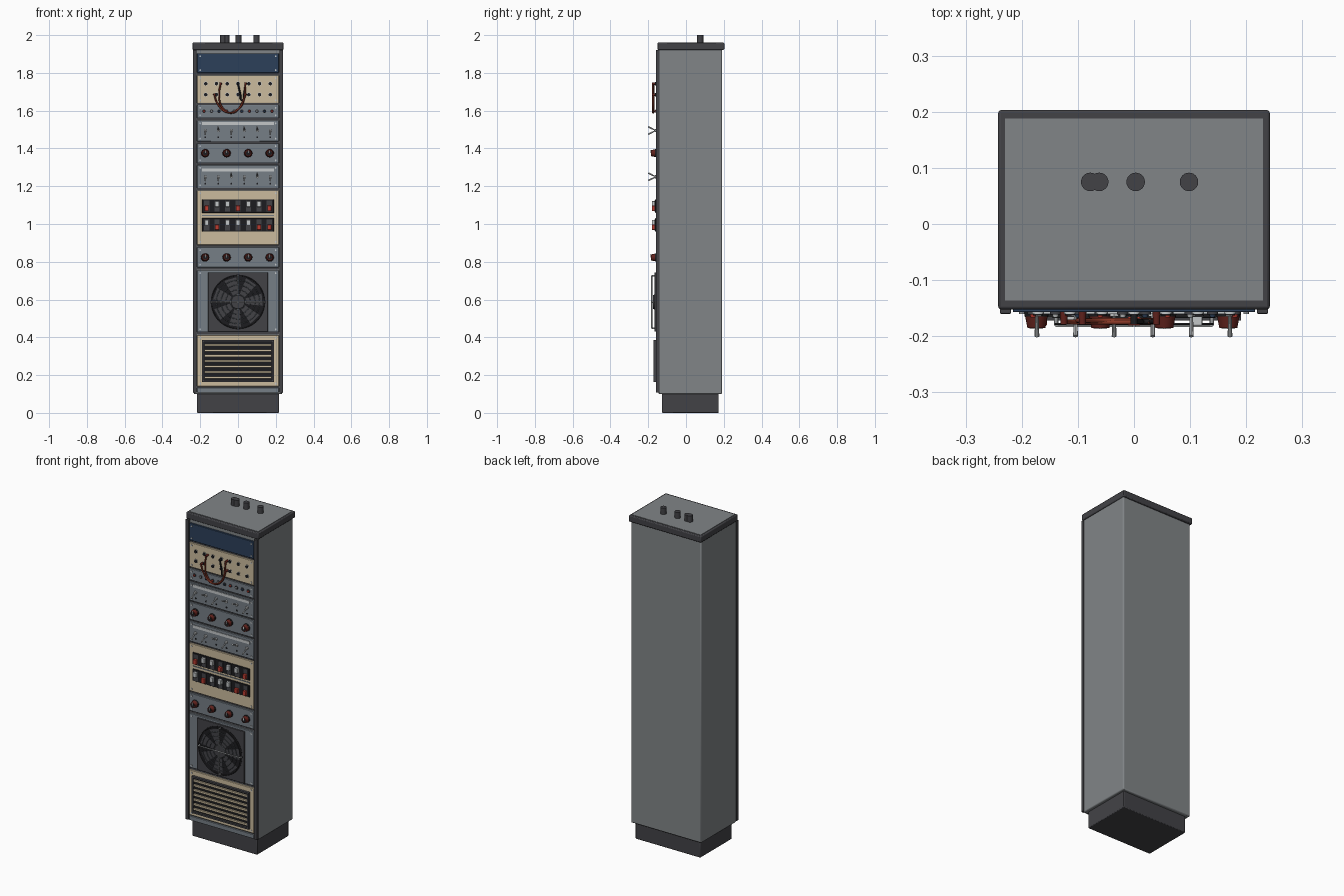
import bpy, bmesh, math
from mathutils import Matrix, Vector

if "Cube" in bpy.data.objects:
    bpy.data.objects.remove(bpy.data.objects["Cube"], do_unlink=True)


def material(name, r, g, b):
    m = bpy.data.materials.new(name)
    m.use_nodes = True
    m.diffuse_color = (r, g, b, 1)
    m.node_tree.nodes["Principled BSDF"].inputs["Base Color"].default_value = (r, g, b, 1)
    return m


GREY = material("cabinet grey", .22, .235, .245)
DARK = material("charcoal", .055, .055, .062)
PANEL = material("panel blue grey", .18, .21, .24)
BLUE = material("navy blue", .025, .05, .1)
CREAM = material("cream", .6, .5, .34)
BLACK = material("black", .012, .012, .014)
STEEL = material("pale steel", .55, .57, .58)
RED = material("signal red", .5, .045, .03)
MAROON = material("dark red", .12, .016, .012)
CORD = material("rust red", .25, .04, .02)


def box(x0, x1, y0, y1, z0, z1):
    def add(bm):
        place = Matrix.Translation(((x0 + x1) / 2, (y0 + y1) / 2, (z0 + z1) / 2))
        bmesh.ops.create_cube(bm, size=1, matrix=place @ Matrix.Diagonal((x1 - x0, y1 - y0, z1 - z0, 1)))
    return add


def rod(a, b, r, tip=None, sides=16):
    def add(bm):
        p, q = Vector(a), Vector(b)
        turn = (q - p).to_track_quat('Z', 'Y').to_matrix().to_4x4()
        bmesh.ops.create_cone(bm, cap_ends=True, segments=sides, radius1=r,
                              radius2=r if tip is None else tip, depth=(q - p).length,
                              matrix=Matrix.Translation((p + q) / 2) @ turn)
    return add


def peg(x, z, y0, y1, r, tip=None, sides=16):
    """Round piece pointing out of the front, from y0 out to y1."""
    return rod((x, y0, z), (x, y1, z), r, tip, sides)


def finish(ob, mat):
    ob.data.materials.append(mat)
    bpy.ops.object.select_all(action='DESELECT')
    ob.select_set(True)
    bpy.context.view_layer.objects.active = ob
    bpy.ops.object.shade_smooth_by_angle(angle=math.radians(35))
    return ob


def part(name, mat, shapes, bevel=0):
    bm = bmesh.new()
    for add in shapes:
        add(bm)
    me = bpy.data.meshes.new(name)
    bm.to_mesh(me)
    bm.free()
    ob = bpy.data.objects.new(name, me)
    bpy.context.collection.objects.link(ob)
    finish(ob, mat)
    if bevel:
        mod = ob.modifiers.new("edge", 'BEVEL')
        mod.width, mod.segments = bevel, 2
    return ob


def cable(name, mat, points, r):
    cu = bpy.data.curves.new(name, 'CURVE')
    cu.dimensions = '3D'
    cu.bevel_depth, cu.bevel_resolution, cu.use_fill_caps = r, 2, True
    sp = cu.splines.new('BEZIER')
    sp.bezier_points.add(len(points) - 1)
    for bp, co in zip(sp.bezier_points, points):
        bp.co = co
        bp.handle_left_type = bp.handle_right_type = 'AUTO'
    ob = bpy.data.objects.new(name, cu)
    bpy.context.collection.objects.link(ob)
    cu.materials.append(mat)


def spread(n, a, b):
    return [a + (b - a) * i / (n - 1) for i in range(n)]


FACE = -.157  # front plane of the rack panels

# Cabinet shell
part("plinth", DARK, [box(-.217, .217, -.127, .173, 0, .105)], .004)
part("cabinet_body", GREY, [box(-.235, .235, -.146, .191, .1, 1.93)], .006)
part("top_cap", DARK, [box(-.242, .242, -.152, .203, 1.922, 1.96)], .005)
part("top_plate", GREY, [box(-.23, .23, -.136, .188, 1.95, 1.962)])
part("front_rails", DARK, [box(s * .229 - .01, s * .229 + .01, -.16, -.14, .108, 1.922) for s in (-1, 1)], .002)
part("top_cables", DARK, [rod((x, .075, 1.955), (x, .075, 2), .0165, sides=24)
                          for x in (-.078, -.062, .003, .098)])

# Rack panels, listed from top to bottom
rack = [("blank_panel", BLUE, 1.80, 1.903), ("patch_panel", CREAM, 1.64, 1.787),
        ("lamp_panel", PANEL, 1.56, 1.63), ("upper_toggle_panel", PANEL, 1.437, 1.548),
        ("upper_knob_panel", PANEL, 1.322, 1.427), ("lower_toggle_panel", PANEL, 1.19, 1.312),
        ("rocker_panel", CREAM, .89, 1.178), ("lower_knob_panel", PANEL, .77, .877),
        ("fan_panel", PANEL, .427, .755), ("vent_panel", CREAM, .14, .412),
        ("bottom_filler", PANEL, .108, .134)]
screws = []
for name, mat, lo, hi in rack:
    part(name, mat, [box(-.216, .216, FACE, -.14, lo, hi)], .002)
    if hi - lo > .05:
        screws += [peg(x, z, FACE, FACE - .003, .005, sides=8)
                   for x in (-.2, .2) for z in (lo + .015, hi - .015)]
part("panel_screws", STEEL, screws)
part("panel_gaps", DARK, [box(-.218, .218, -.149, -.14, lo - .01, lo) for _, _, lo, _ in rack[:-1]])

# Patch sockets with hanging cords
sockets = [(x, z) for z in (1.685, 1.743) for x in spread(7, -.171, .171)]
part("patch_socket_collars", STEEL, [peg(x, z, FACE, FACE - .003, .011) for x, z in sockets])
part("patch_sockets", BLACK, [peg(x, z, FACE, FACE - .006, .009) for x, z in sockets])
hang = [((-.092, 1.743), (-.1, 1.69), (-.085, 1.62), (-.04, 1.588), (.01, 1.615), (.04, 1.685)),
        ((-.125, 1.685), (-.11, 1.64), (-.06, 1.592), (-.01, 1.6), (.03, 1.66), (.04, 1.743))]
for i, line in enumerate(hang):
    cable(f"patch_cord_{i + 1}", CORD, [(x, -.172 - .003 * i, z) for x, z in line], .0045)
cable("patch_cord_black", BLACK, [(x, -.174, z) for x, z in
                                  ((0, 1.743), (.012, 1.69), (.022, 1.655), (.032, 1.69), (.04, 1.743))], .0045)
part("cord_plugs", MAROON, [peg(x, z, FACE, -.179, .007, .006) for line in hang for x, z in (line[0], line[-1])])
part("black_cord_plug", BLACK, [peg(0, 1.743, FACE, -.179, .007, .006)])

# Row of indicator lamps
lamp_x = spread(10, -.18, .18)
part("lamp_bezels", DARK, [peg(x, 1.597, FACE, FACE - .004, .01) for x in lamp_x])
for name, mat, first in (("red_lamps", RED, 0), ("white_lamps", STEEL, 1), ("blue_lamps", BLUE, 2)):
    part(name, mat, [peg(x, 1.597, FACE, -.167, .007, .004) for x in lamp_x[first::3]])

# Toggle switches with label strips
for name, z, ups in (("upper", 1.495, (0, 1, 0, 1, 1, 0)), ("lower", 1.25, (0, 0, 1, 0, 1, 0))):
    xs = spread(6, -.173, .171)
    part(name + "_label_strip", STEEL, [box(-.19, .19, FACE - .003, FACE, z + .028, z + .045)])
    part(name + "_toggle_nuts", STEEL, [peg(x, z, FACE, -.165, .009, sides=6) for x in xs])
    part(name + "_toggle_levers", STEEL,
         [rod((x, -.16, z), (x, -.2, z + (.02 if up else -.02)), .003, .0045, 10) for x, up in zip(xs, ups)])
    part(name + "_toggle_marks", BLACK,
         [peg(x, z - .036, FACE, FACE - .002, .005, sides=10) for x in xs])

# Rotary knobs
for name, z in (("upper", 1.375), ("lower", .823)):
    xs = spread(4, -.174, .168)
    part(name + "_knob_skirts", BLACK, [peg(x, z, FACE, -.165, .022, .021, 24) for x in xs])
    part(name + "_knobs", MAROON, [peg(x, z, -.165, -.185, .02, .016, 24) for x in xs])
    part(name + "_knob_caps", BLACK, [peg(x, z, -.185, -.186, .012, sides=24) for x in xs])
    part(name + "_knob_pointers", STEEL, [box(x - .002, x + .002, -.1875, -.185, z, z + .017) for x in xs])

# Rocker switches: lit red ones tip down, pale ones tip up
pale, red = [], []
for z, row in ((1.095, "rwwrwwr"), (.995, "wrwwwrr")):
    for x, c in zip(spread(7, -.166, .166), row):
        if c == "r":
            red.append(box(x - .011, x + .011, -.181, -.16, z - .026, z + .002))
        else:
            pale.append(box(x - .011, x + .011, -.181, -.16, z - .004, z + .026))
part("rocker_plates", BLACK, [box(-.19, .19, -.163, FACE, z - .036, z + .036) for z in (1.095, .995)], .002)
part("rocker_sockets", DARK, [box(x - .014, x + .014, -.166, -.16, z - .03, z + .03)
                              for z in (1.095, .995) for x in spread(7, -.166, .166)])
part("pale_rockers", STEEL, pale, .002)
part("red_rockers", RED, red, .002)
part("rocker_trim", PANEL, [box(-.19, .19, -.16, FACE, 1.043, 1.048)])

# Cooling fan with wire guard
FZ = .587
part("fan_frame", DARK, [box(-.158, .158, -.166, FACE, FZ - .157, FZ + .157)], .002)
part("fan_opening", BLACK, [peg(0, FZ, -.165, -.1675, .145, sides=48)])
blades = []
for i in range(7):
    a = math.tau * i / 7
    u, v = Vector((math.cos(a), 0, math.sin(a))), Vector((-math.sin(a), 0, math.cos(a)))
    def blade(bm, u=u, v=v):
        base = Vector((0, -.17, FZ))
        pts = [u * .035 - v * .01, u * .13 - v * .02, u * .125 + v * .045, u * .035 + v * .018]
        bm.faces.new([bm.verts.new(base + p) for p in pts])
    blades.append(blade)
part("fan_blades", DARK, blades)
part("fan_hub", DARK, [peg(0, FZ, -.167, -.174, .04, .036, 32)])
for r in spread(5, .04, .14):
    bpy.ops.mesh.primitive_torus_add(major_radius=r, minor_radius=.002, major_segments=48, minor_segments=6,
                                     location=(0, -.178, FZ), rotation=(math.pi / 2, 0, 0))
    bpy.context.object.name = "fan_guard_ring"
    finish(bpy.context.object, DARK if r > .12 else PANEL)
part("fan_guard_cross", STEEL, [rod((-.14, -.181, FZ), (.14, -.181, FZ), .003, sides=8),
                                rod((0, -.181, FZ - .14), (0, -.181, FZ + .14), .003, sides=8)])
part("fan_guard_posts", STEEL, [peg(x, FZ + z, -.165, -.181, .004, sides=8)
                                for x, z in ((-.139, 0), (.139, 0), (0, -.139), (0, .139))])

# Louvred vent
part("vent_recess", BLACK, [box(-.186, .186, -.16, FACE, .168, .38)])
part("vent_frame", DARK,
     [box(s * .186 - .005, s * .186 + .005, -.172, FACE, .163, .385) for s in (-1, 1)]
     + [box(-.19, .19, -.172, FACE, z - .005, z + .005) for z in (.168, .38)])
part("vent_slats", CREAM, [box(-.178, .178, -.17, -.158, z - .0055, z + .0055) for z in spread(7, .188, .36)])
